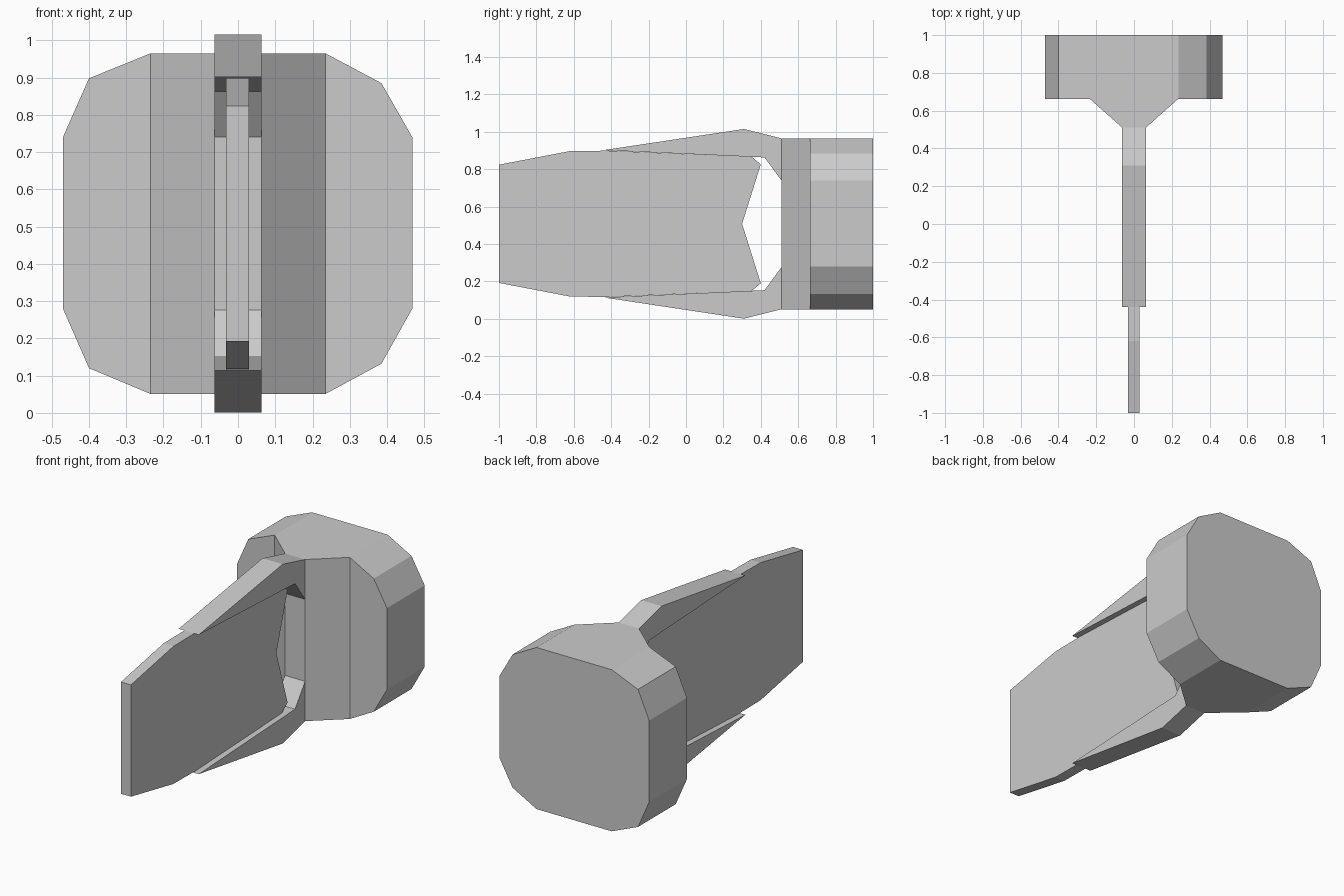
import bpy
import bmesh

cube = bpy.data.objects.get("Cube")
if cube:
    bpy.data.objects.remove(cube, do_unlink=True)

grey = bpy.data.materials.new("plain_grey")
grey.use_nodes = True
colour = (0.6, 0.6, 0.6, 1)
grey.diffuse_color = colour
grey.node_tree.nodes["Principled BSDF"].inputs["Base Color"].default_value = colour

MID = 0.508  # height of the mirror plane


def prism(name, profile, start, end, place):
    """Extrude a closed profile from start to end; place maps (u, v, depth) to xyz."""
    bm = bmesh.new()
    rings = [[bm.verts.new(place(u, v, d)) for u, v in profile] for d in (start, end)]
    bm.faces.new(rings[0])
    bm.faces.new(rings[1])
    n = len(profile)
    for i in range(n):
        j = (i + 1) % n
        bm.faces.new((rings[0][i], rings[0][j], rings[1][j], rings[1][i]))
    bmesh.ops.recalc_face_normals(bm, faces=bm.faces)
    mesh = bpy.data.meshes.new(name)
    bm.to_mesh(mesh)
    bm.free()
    mesh.materials.append(grey)
    obj = bpy.data.objects.new(name, mesh)
    bpy.context.collection.objects.link(obj)
    return obj


def along_y(u, v, d):
    return (u, d, v)


def along_x(u, v, d):
    return (d, u, v)


def along_z(u, v, d):
    return (u, v, d)


def flip(points):
    return [(y, 2 * MID - z) for y, z in points]


# Chamfered striking head, slightly uneven from side to side
head = [(-0.235, 0.965), (0.235, 0.965), (0.385, 0.885), (0.468, 0.74),
        (0.468, 0.28), (0.385, 0.132), (0.235, 0.051), (-0.235, 0.051),
        (-0.4, 0.12), (-0.47, 0.28), (-0.47, 0.74), (-0.4, 0.898)]
prism("head", head, 0.663, 1.0, along_y)

# Neck tapering from the head to the arms
neck = [(-0.235, 0.663), (0.235, 0.663), (0.0625, 0.51), (-0.0625, 0.51)]
prism("neck", neck, 0.051, 0.965, along_z)

# Pointed arms gripping the blade above and below
arm = [(0.51, 0.965), (0.31, 1.015), (-0.44, 0.902), (0.42, 0.863), (0.51, 0.74)]
prism("upper_arm", arm, -0.0635, 0.0625, along_x)
prism("lower_arm", flip(arm), -0.0635, 0.0625, along_x)

# Flat blade with a notched rear edge
edge = [(-1.0, 0.824), (-0.62, 0.897), (-0.42, 0.899), (0.35, 0.867), (0.4, 0.826)]
blade = edge + [(0.3, MID)] + flip(edge)[::-1]
prism("blade", blade, -0.032, 0.03, along_x)
